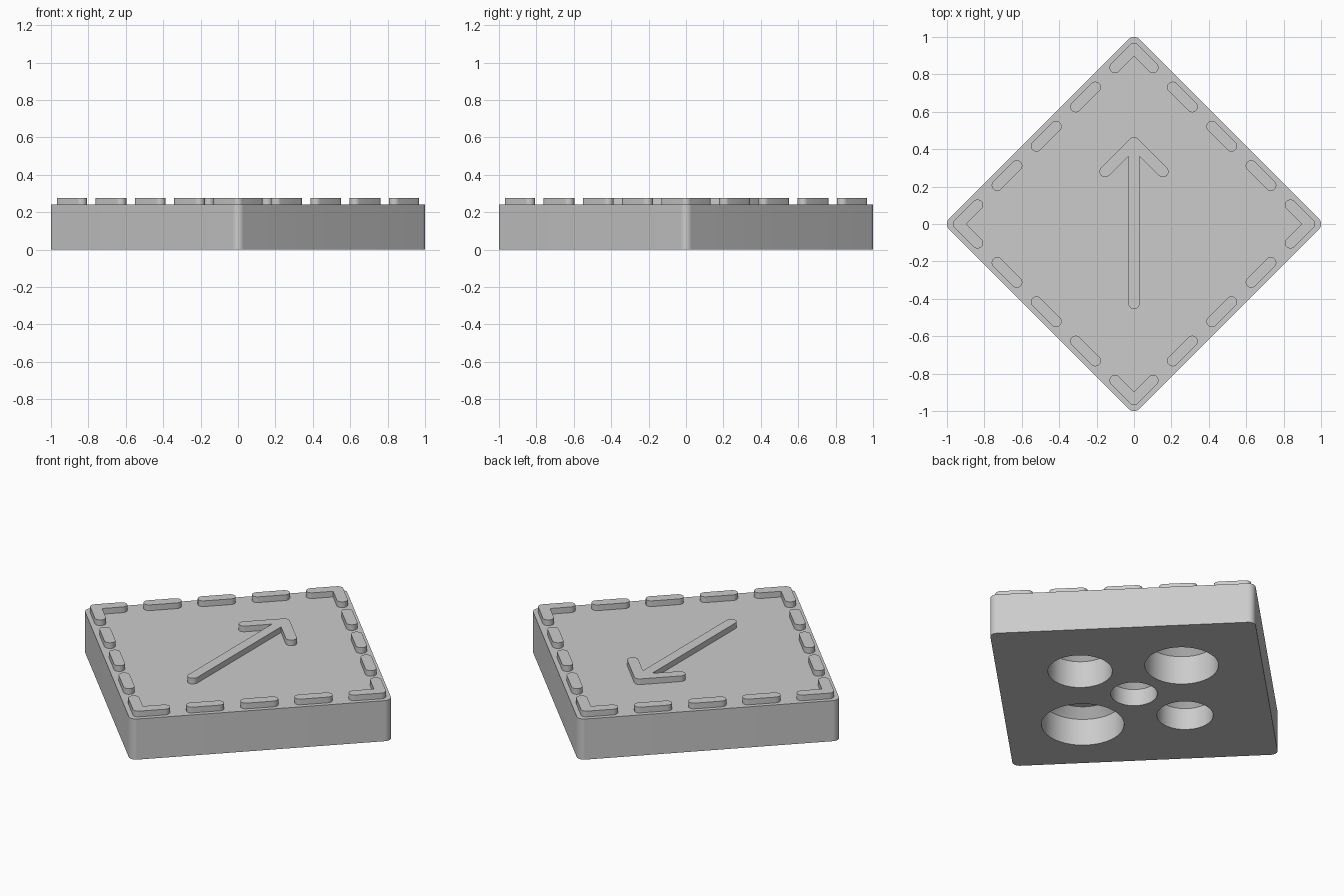
import bpy
import bmesh
from math import cos, sin, pi, sqrt, radians
from mathutils import Matrix

cube = bpy.data.objects.get("Cube")
if cube:
    bpy.data.objects.remove(cube, do_unlink=True)

grey = bpy.data.materials.new("light grey")
grey.use_nodes = True
colour = (0.6, 0.6, 0.6, 1)
grey.diffuse_color = colour
grey.node_tree.nodes["Principled BSDF"].inputs["Base Color"].default_value = colour

TOP = 0.242      # upper surface of the tile
RAISED = 0.276   # upper surface of the raised marks
W = 0.03         # half width of a mark
INSET = 0.938    # corner distance of the border line


def arc(x, y, r, start, end, steps=12):
    angles = [radians(start + (end - start) * i / steps) for i in range(steps + 1)]
    return [(x + r * cos(a), y + r * sin(a)) for a in angles]


def loft(name, outline, levels):
    """Solid through scaled copies of an outline; levels are (z, scale)."""
    bm = bmesh.new()
    rings = [[bm.verts.new((x * s, y * s, z)) for x, y in outline] for z, s in levels]
    n = len(outline)
    for low, high in zip(rings, rings[1:]):
        for i in range(n):
            j = (i + 1) % n
            bm.faces.new((low[i], low[j], high[j], high[i]))
    bm.faces.new(rings[0][::-1])
    bm.faces.new(rings[-1])
    bmesh.ops.recalc_face_normals(bm, faces=bm.faces)
    mesh = bpy.data.meshes.new(name)
    bm.to_mesh(mesh)
    bm.free()
    mesh.materials.append(grey)
    obj = bpy.data.objects.new(name, mesh)
    bpy.context.collection.objects.link(obj)
    return obj


def mark(name, outline, x=0, y=0, turn=0):
    """Raised mark, turned about the tile centre after being moved."""
    obj = loft(name, outline, [(TOP - 0.01, 1), (RAISED, 1)])
    obj.data.transform(Matrix.Rotation(turn, 4, "Z") @ Matrix.Translation((x, y, 0)))
    return obj


def chevron(leg, shaft=0):
    """Outline pointing to +y with its apex at the origin, with optional shaft."""
    notch = -W * sqrt(2)
    if shaft:
        inner = [(-W, notch - W)] + arc(0, -shaft, W, 180, 360) + [(W, notch - W)]
    else:
        inner = [(0, notch)]
    return (arc(0, 0, W, 45, 135) + arc(-leg, -leg, W, 135, 315)
            + inner + arc(leg, -leg, W, 225, 405))


# Diamond tile with rounded corners
R = 0.04
corners = []
for k in range(4):
    a = k * pi / 2
    corners += arc((1 - R * 1) * cos(a), (1 - R) * sin(a), R, k * 90 - 45, k * 90 + 45)
tile = loft("tile", corners, [(0, 1), (TOP, 1)])

# Round sockets of rising size in the underside, each with a tapered end
sockets = [(0, 0, 0.126, 0.10), (-0.36, 0, 0.152, 0.13), (0.38, 0, 0.174, 0.16),
           (0, 0.40, 0.199, 0.17), (0, -0.43, 0.223, 0.16)]
for x, y, r, depth in sockets:
    taper = 0.05
    cutter = loft("socket_cutter", arc(0, 0, r, 0, 360 - 7.5, 47),
                  [(-0.1, 1), (depth, 1), (depth + taper, 1 - taper / r)])
    cutter.location = (x, y, 0)
    cutter.hide_render = True
    mod = tile.modifiers.new("socket", "BOOLEAN")
    mod.operation = "DIFFERENCE"
    mod.solver = "EXACT"
    mod.object = cutter
bpy.context.view_layer.update()
cut_mesh = bpy.data.meshes.new_from_object(
    tile.evaluated_get(bpy.context.evaluated_depsgraph_get()))
cutters = [m.object for m in tile.modifiers]
tile.modifiers.clear()
tile.data = cut_mesh
for cutter in cutters:
    bpy.data.objects.remove(cutter, do_unlink=True)

# Direction arrow
parts = [tile, mark("arrow", chevron(0.155, 0.86), y=0.435)]

# Border: a chevron in each corner and three dashes along each side
half = 0.0735
dash = arc(half, 0, W, -90, 90) + arc(-half, 0, W, 90, 270)
for k in range(4):
    parts.append(mark(f"corner_mark_{k + 1}", chevron(0.101), y=INSET, turn=k * pi / 2))
    for i in (-1, 0, 1):
        parts.append(mark(f"side_dash_{k + 1}_{i + 2}", dash, x=i * 0.297,
                          y=INSET / sqrt(2), turn=pi / 4 + k * pi / 2))

# Smooth the rounded walls, keep edges sharp
bpy.ops.object.select_all(action="DESELECT")
for obj in parts:
    obj.select_set(True)
bpy.context.view_layer.objects.active = tile
bpy.ops.object.shade_smooth_by_angle(angle=radians(30))
